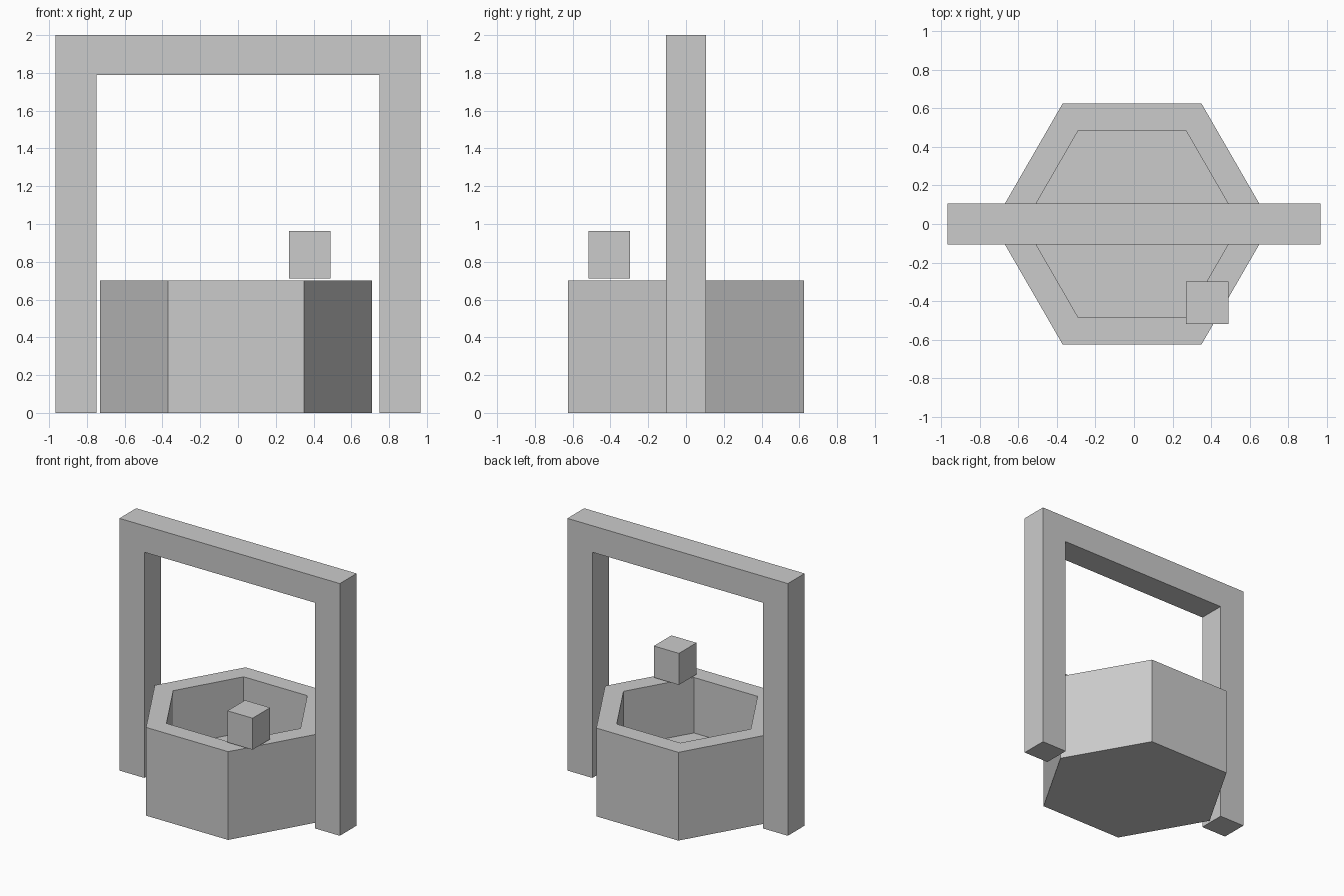
import bpy, bmesh
from math import cos, sin, pi

cube = bpy.data.objects.get("Cube")
if cube:
    bpy.data.objects.remove(cube, do_unlink=True)

grey = bpy.data.materials.new("plain grey")
grey.use_nodes = True
colour = (0.6, 0.6, 0.6, 1)
grey.diffuse_color = colour
grey.node_tree.nodes["Principled BSDF"].inputs["Base Color"].default_value = colour


def prism(bm, points, direction):
    """Close a flat outline and extrude it; return the end face."""
    face = bm.faces.new([bm.verts.new(p) for p in points])
    ext = bmesh.ops.extrude_face_region(bm, geom=[face], use_keep_orig=True)["geom"]
    verts = [g for g in ext if isinstance(g, bmesh.types.BMVert)]
    bmesh.ops.translate(bm, verts=verts, vec=direction)
    return next(g for g in ext if isinstance(g, bmesh.types.BMFace)
                and all(v in verts for v in g.verts))


def finish(name, bm):
    bmesh.ops.recalc_face_normals(bm, faces=bm.faces)
    mesh = bpy.data.meshes.new(name)
    bm.to_mesh(mesh)
    bm.free()
    mesh.materials.append(grey)
    obj = bpy.data.objects.new(name, mesh)
    bpy.context.collection.objects.link(obj)
    return obj


# Well basin: hexagonal block with an inset rim and a sunken floor
radius, wall, rim_z, floor_z, centre_x = 0.72, 0.14, 0.70, 0.26, -0.01
bm = bmesh.new()
outline = [(centre_x + radius * cos(i * pi / 3), radius * sin(i * pi / 3), 0)
           for i in range(6)]
top = prism(bm, outline, (0, 0, rim_z))
bmesh.ops.recalc_face_normals(bm, faces=bm.faces)
bmesh.ops.inset_region(bm, faces=[top], thickness=wall, use_even_offset=True)
pit = bmesh.ops.extrude_face_region(bm, geom=[top])["geom"]
bmesh.ops.translate(bm, verts=[g for g in pit if isinstance(g, bmesh.types.BMVert)],
                    vec=(0, 0, floor_z - rim_z))
if top.is_valid:
    bmesh.ops.delete(bm, geom=[top], context='FACES_ONLY')
finish("well_basin", bm)

# Frame: two posts and a crossbeam as one arch profile
outer, inner, height, beam_z, half_depth = 0.967, 0.748, 2.0, 1.79, 0.105
bm = bmesh.new()
half = [(outer, 0), (outer, height)]
arch = [(-inner, 0), (-inner, beam_z), (inner, beam_z), (inner, 0)]
arch += half + [(-x, z) for x, z in reversed(half)]
prism(bm, [(x, -half_depth, z) for x, z in arch], (0, 2 * half_depth, 0))
finish("frame", bm)

# Bucket: small block just above the rim
bm = bmesh.new()
bmesh.ops.create_cube(bm, size=1)
bmesh.ops.scale(bm, verts=bm.verts, vec=(0.22, 0.22, 0.25))
bucket = finish("bucket", bm)
bucket.location = (0.38, -0.407, 0.837)
